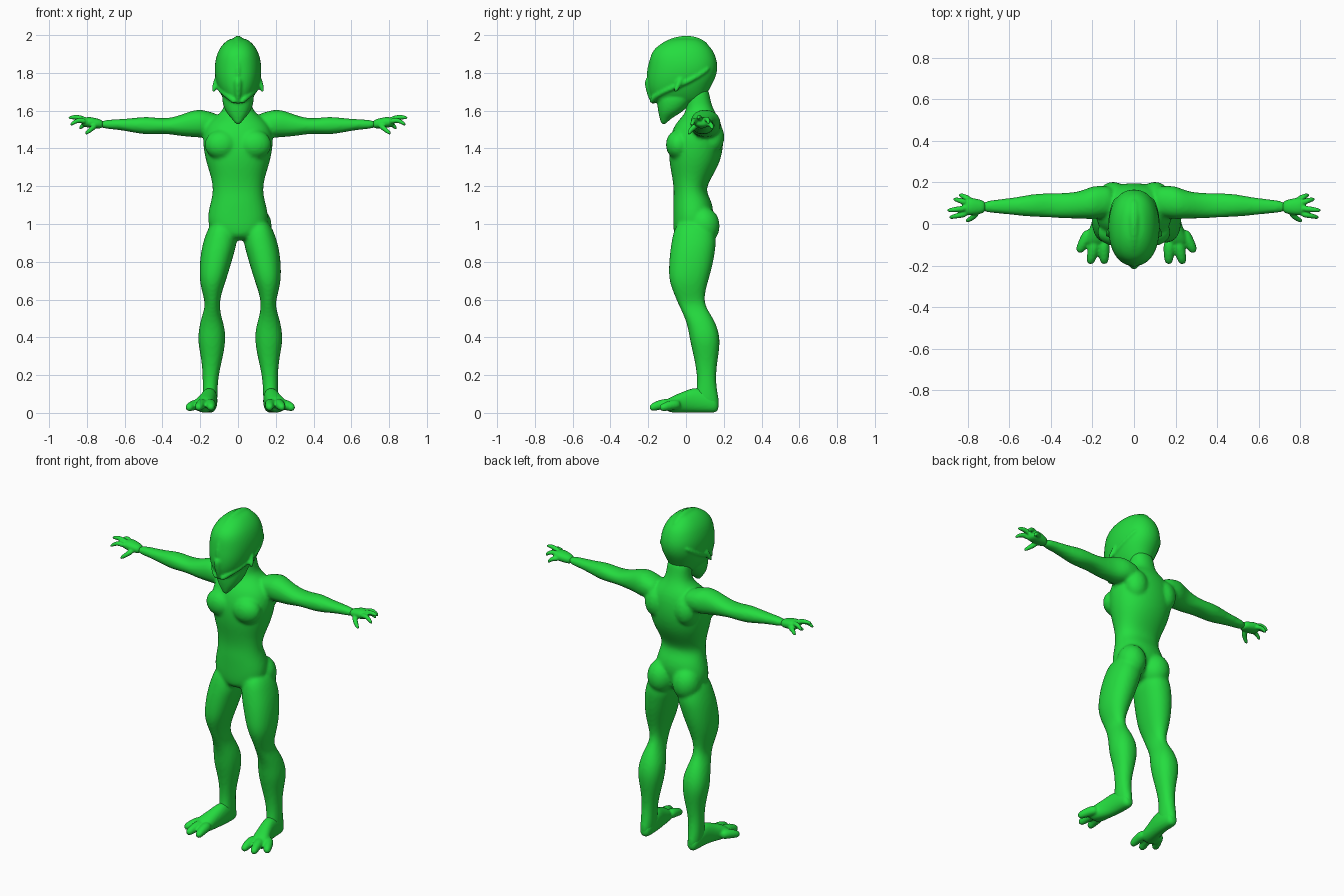
import bpy, bmesh, math
from mathutils import Vector, Matrix

old = bpy.data.objects.get("Cube")
if old:
    bpy.data.objects.remove(old, do_unlink=True)

skin = bpy.data.materials.new("bright_green")
skin.use_nodes = True
GREEN = (0.018, 0.72, 0.05, 1)
skin.diffuse_color = GREEN
skin.node_tree.nodes["Principled BSDF"].inputs["Base Color"].default_value = GREEN

CM = 0.01      # measurements below are in hundredths of a unit
SEGMENTS = 16
SHIFT = 1.2    # the legs stand slightly toward the model's left


def rounded(angle):
    """Point on a slightly squared unit circle."""
    def power(v):
        return math.copysign(abs(v) ** 0.9, v)
    return power(math.cos(angle)), power(math.sin(angle))


def skin_rings(bm, rings):
    """Join point rings into a closed skin."""
    loops = [[bm.verts.new(p * CM) for p in ring] for ring in rings]
    for a, b in zip(loops, loops[1:]):
        for i in range(SEGMENTS):
            j = (i + 1) % SEGMENTS
            bm.faces.new((a[i], a[j], b[j], b[i]))
    bm.faces.new(loops[0][::-1])
    bm.faces.new(loops[-1])


def loft(bm, axis, sections, side=1, shift=0):
    """Sections: position on the axis, then low and high limits of the other two axes."""
    others = [k for k in range(3) if k != axis]
    rings = []
    for t, a0, a1, b0, b1 in sections:
        ring = []
        for i in range(SEGMENTS):
            c, s = rounded(math.tau * i / SEGMENTS)
            p = Vector((0, 0, 0))
            p[axis] = t
            p[others[0]] = (a0 + a1) / 2 + c * (a1 - a0) / 2
            p[others[1]] = (b0 + b1) / 2 + s * (b1 - b0) / 2
            p.x = p.x * side + shift
            ring.append(p)
        rings.append(ring)
    skin_rings(bm, rings)


def column(bm, sections):
    """Symmetric upright loft: height, half width, front, back."""
    loft(bm, 2, [(z, -h, h, f, b) for z, h, f, b in sections])


def tube(bm, points, start, end, side=1, shift=0):
    """Tapered tube through points."""
    pts = [Vector((x * side + shift, y, z)) for x, y, z in points]
    last = len(pts) - 1
    rings = []
    for n, p in enumerate(pts):
        along = pts[min(n + 1, last)] - pts[max(n - 1, 0)]
        turn = along.to_track_quat("Z", "Y")
        r = start + (end - start) * n / last
        rings.append([p + turn @ Vector((r * math.cos(a), r * math.sin(a), 0))
                      for a in (math.tau * i / SEGMENTS for i in range(SEGMENTS))])
    skin_rings(bm, rings)


def blob(bm, centre, radii, side=1, shift=0):
    """Muscle mass as a stretched ball."""
    x, y, z = centre
    place = Matrix.Translation(Vector((x * side + shift, y, z)) * CM)
    bmesh.ops.create_icosphere(bm, subdivisions=3, radius=CM,
                               matrix=place @ Matrix.Diagonal((*radii, 1)))


def finish(bm, name, voxel, smoothing):
    """Fuse the masses into one smooth skin."""
    bmesh.ops.recalc_face_normals(bm, faces=bm.faces)
    mesh = bpy.data.meshes.new(name)
    bm.to_mesh(mesh)
    bm.free()
    mesh.materials.append(skin)
    obj = bpy.data.objects.new(name, mesh)
    bpy.context.collection.objects.link(obj)
    obj.modifiers.new("round", "SUBSURF").levels = 2
    obj.modifiers["round"].render_levels = 2
    fuse = obj.modifiers.new("fuse", "REMESH")
    fuse.mode = "VOXEL"
    fuse.voxel_size = voxel
    fuse.use_smooth_shade = True
    relax = obj.modifiers.new("relax", "SMOOTH")
    relax.factor = 0.5
    relax.iterations = smoothing


SIDES = (("left", 1), ("right", -1))

# Body: torso and neck
body = bmesh.new()
column(body, [
    (91, 10, -6, 11), (98, 16, -7, 13), (105, 16.5, -7, 15), (112, 14.5, -7, 14),
    (118, 13.3, -6.5, 10), (125, 14.5, -7.5, 14), (132, 17, -9, 18),
    (140, 18.7, -9.5, 20), (147, 19, -8.5, 20), (153, 17, -6, 19),
    (157, 12, -2, 17), (160, 8, 0, 15), (165, 7, 0, 13), (174, 7, 0, 12)])

for label, side in SIDES:
    # Chest, shoulder blade and buttock
    blob(body, (8.7, -4, 142), (9, 6.7, 8), side)
    blob(body, (10, 14, 146), (7, 6.3, 9), side)
    blob(body, (8.5, 9.5, 99), (8.2, 8.4, 10), side, SHIFT)
    # Arm, from shoulder to wrist
    loft(body, 0, [
        (9, 4, 18, 147, 158), (15, 3, 18.5, 146, 159.5), (20, 2, 18.5, 145.5, 161),
        (25, 2.5, 16, 146, 160), (31, 2.5, 15, 146.5, 157.5), (39, 3, 15, 148, 155.5),
        (48, 3.3, 14.7, 147, 157.2), (56, 4, 13, 148.5, 156),
        (64, 5, 12, 150, 155.5), (74, 5.5, 11, 150.5, 155)], side)
    # Leg, from hip to heel
    loft(body, 2, [
        (103, 4, 15, -5, 13), (92, 1, 19.5, -7.7, 16.5), (85, 3, 21, -8.7, 15.5),
        (78, 5, 21.7, -9.3, 14.3), (70, 7.5, 21.7, -9.3, 12), (63, 10, 20, -6.5, 10),
        (57, 11, 18.4, -4, 10), (51, 10, 20.5, -1, 14), (45, 8, 22, 1, 17),
        (38, 7.6, 22.7, 2, 18.3), (30, 9, 21, 4, 17.2), (22, 11, 20, 5.5, 16),
        (14, 12, 20, 6, 16), (6, 12, 20, 4, 18), (0, 13, 19, 6, 17)], side, SHIFT)
finish(body, "body", 0.01, 4)

for label, side in SIDES:
    # Hand: palm, four curled fingers and a thumb
    hand = bmesh.new()
    loft(hand, 0, [(71, 5.5, 11, 150.5, 155), (75, 4.5, 12, 150.5, 156),
                   (79, 4, 13, 151, 157), (83, 4.5, 12, 151.5, 156)], side)
    for path in (
            [(80, 5, 154), (85, 4, 155.5), (89, 3, 152)],
            [(80, 7.5, 155), (86, 7, 157), (90, 6.5, 156)],
            [(80, 10, 155), (84, 11.5, 156), (87, 12, 153)],
            [(78, 11, 153), (82, 13.5, 153), (84, 14, 150)],
            [(75, 6, 152.5), (78, 2.5, 150), (81, 1.3, 147.5)]):
        tube(hand, path, 1.7, 0.9, side)
    finish(hand, label + "_hand", 0.005, 2)

    # Foot: sloping instep and three thick toes
    foot = bmesh.new()
    loft(foot, 1, [(17.5, 13, 19, 0, 7), (12, 12, 20, 0, 12), (5, 12, 20.5, 0, 14),
                   (-1, 13, 22, 0, 11.5), (-6, 13.5, 24.5, 0, 9.5),
                   (-11, 14.5, 25, 0.5, 7)], side, SHIFT)
    for path in (
            [(16, -7, 5), (15.5, -14, 4.5), (15.5, -19.5, 2.2)],
            [(20, -7, 5), (21, -14, 4.5), (22.5, -19.5, 2.2)],
            [(22, -3, 4.5), (25.5, -9, 4), (28, -14, 2.2)]):
        tube(foot, path, 3.2, 2, side, SHIFT)
    finish(foot, label + "_foot", 0.007, 2)

# Head: domed shell and pointed jaw
head = bmesh.new()
column(head, [
    (198.5, 3.5, -6, 6), (196.5, 7, -12, 10), (193, 10, -17, 14), (189, 11.7, -19.3, 16),
    (184, 12.7, -20, 17.3), (178, 12.5, -20.8, 16.5), (172, 11, -20.5, 13),
    (167, 8.5, -19, 10.5), (163, 5, -17, 8)])
column(head, [(171, 9, -16, 7), (164, 8.5, -15.5, 3), (159, 6.5, -14.8, -2),
              (156, 3.5, -14, -8), (152.5, 1, -13, -11)])
# Crest along the crown, running down to the nose
tube(head, [(0, -20, 176), (0, -18.5, 186), (0, -14, 193.5), (0, -5, 197.5),
            (0, 5, 197.5), (0, 12, 192)], 1.4, 3, 1)
tube(head, [(0, -20, 178), (0, -19.5, 170), (0, -17, 163)], 2.5, 1.2)
for label, side in SIDES:
    # Shell rim sweeping from the back of the head to the nose
    tube(head, [(8.5, 13, 183), (11.8, 3, 176), (10.3, -9, 171.5),
                (5, -17, 167.5), (1, -18.5, 164)], 1.3, 1.5, side)
    # Flared ear tip
    tube(head, [(10, -2, 178), (12, -4, 174), (13.2, -6, 169.5)], 2.2, 0.9, side)
finish(head, "head", 0.007, 3)
